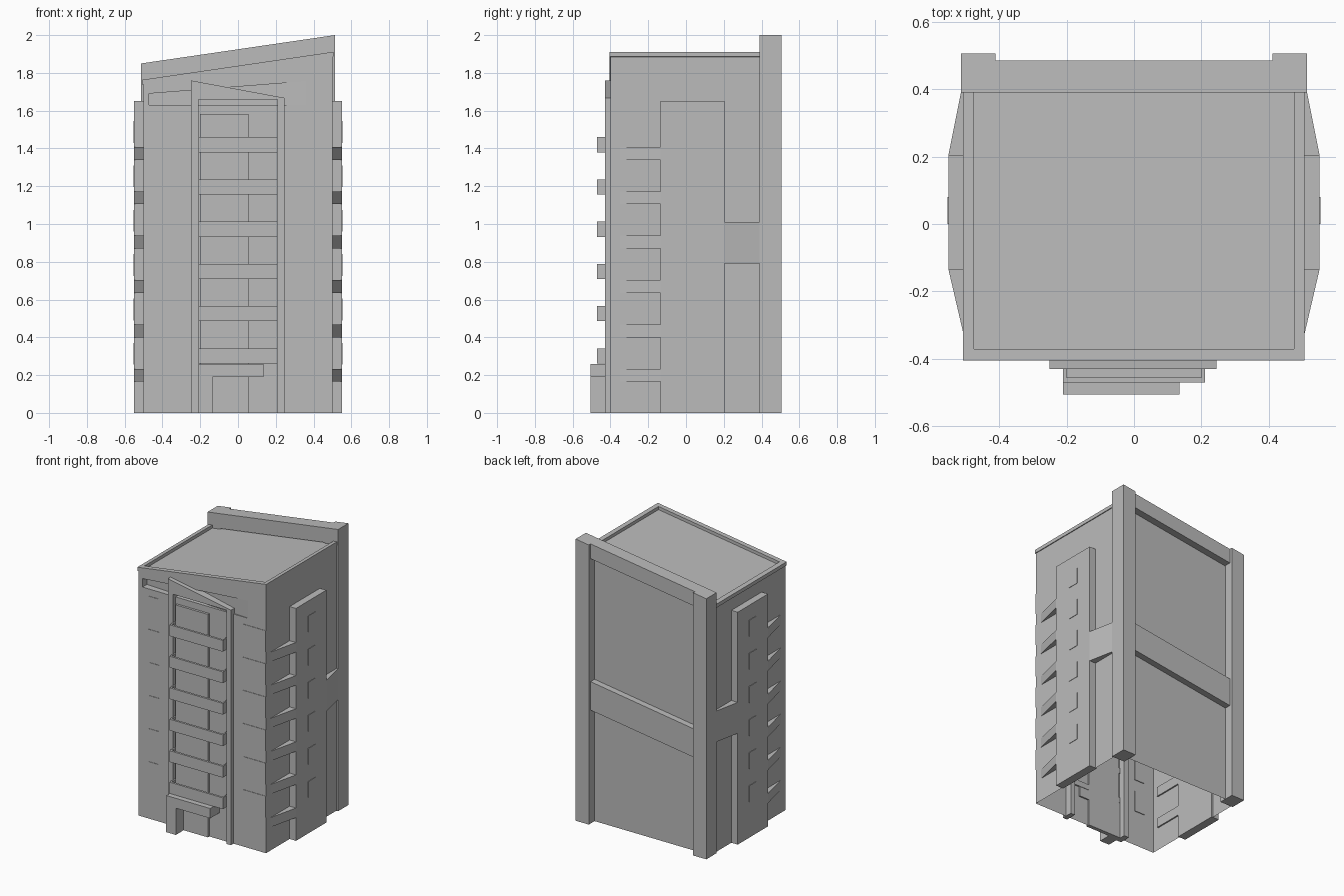
import bpy
import bmesh
from mathutils import Vector

cube = bpy.data.objects.get("Cube")
if cube:
    bpy.data.objects.remove(cube, do_unlink=True)

GREY = (0.5, 0.5, 0.5, 1)
mat = bpy.data.materials.new("concrete_grey")
mat.use_nodes = True
mat.diffuse_color = GREY
mat.node_tree.nodes["Principled BSDF"].inputs["Base Color"].default_value = GREY

SLOPE = 0.1463
STOREY = 0.235


def slant(base, x):
    """Height of a line that climbs with the roof pitch."""
    return base + SLOPE * x


def prism(name, pts, axis, a, b):
    """Extrude a 2D outline along y (points are x, z) or z (points are x, y)."""
    bm = bmesh.new()
    place = (lambda p: (p[0], a, p[1])) if axis == "y" else (lambda p: (p[0], p[1], a))
    face = bm.faces.new([bm.verts.new(place(p)) for p in pts])
    out = bmesh.ops.extrude_face_region(bm, geom=[face])
    move = Vector((0, b - a, 0)) if axis == "y" else Vector((0, 0, b - a))
    bmesh.ops.translate(bm, vec=move, verts=[v for v in out["geom"] if isinstance(v, bmesh.types.BMVert)])
    bmesh.ops.recalc_face_normals(bm, faces=bm.faces)
    mesh = bpy.data.meshes.new(name)
    bm.to_mesh(mesh)
    bm.free()
    mesh.materials.append(mat)
    obj = bpy.data.objects.new(name, mesh)
    bpy.context.collection.objects.link(obj)
    return obj


def box(name, x0, x1, y0, y1, z0, z1):
    return prism(name, [(x0, y0), (x1, y0), (x1, y1), (x0, y1)], "z", z0, z1)


def slanted(name, x0, x1, y0, y1, low, high, flat_base=False):
    """Panel whose top, and bottom unless flat, follow the roof pitch."""
    z0, z1 = (low, low) if flat_base else (slant(low, x0), slant(low, x1))
    return prism(name, [(x0, z0), (x1, z1), (x1, slant(high, x1)), (x0, slant(high, x0))], "y", y0, y1)


# Main block with a tapering niche high on the front, hollow and open below
body = slanted("main_block", -0.5, 0.5, -0.4, 0.44, 0, 1.815, True)
niche = prism("niche_cutter", [(-0.47, -0.5), (0.36, -0.5), (0.36, -0.398), (-0.47, -0.35)], "z", 1.63, 1.8)
for v in niche.data.vertices:
    if v.co.z > 1.7:
        v.co.z = 1.727 + 0.078 * v.co.x
niche.hide_render = True
cut = body.modifiers.new("niche", "BOOLEAN")
cut.operation = "DIFFERENCE"
cut.solver = "EXACT"
cut.object = niche
bpy.context.view_layer.update()
carved = bpy.data.meshes.new_from_object(body.evaluated_get(bpy.context.evaluated_depsgraph_get()))
body.modifiers.clear()
body.data = carved
bpy.data.objects.remove(niche, do_unlink=True)
bm = bmesh.new()
bm.from_mesh(carved)
base = [f for f in bm.faces if all(v.co.z < 0.001 for v in f.verts)]
bmesh.ops.delete(bm, geom=base, context="FACES")
bm.to_mesh(carved)
bm.free()

# Pitched roof edge
slanted("roof_edge_front", -0.507, 0.505, -0.405, -0.37, 1.812, 1.8375)
slanted("roof_edge_left", 0.475, 0.505, -0.37, 0.4, 1.812, 1.8375)
slanted("roof_edge_right", -0.507, -0.475, -0.37, 0.4, 1.812, 1.8375)

# Rear frame
slanted("rear_column_left", 0.41, 0.513, 0.39, 0.505, 0, 1.925, True)
slanted("rear_column_right", -0.513, -0.41, 0.39, 0.505, 0, 1.925, True)
slanted("rear_top_beam", -0.41, 0.41, 0.39, 0.485, 1.82, 1.925)
slanted("rear_middle_beam", -0.41, 0.41, 0.43, 0.485, 0.745, 0.947)

# Side bays with slats, rear link and thin window plates
for side, s in (("left", 1), ("right", -1)):
    def bay(name, outline, z0, z1):
        return prism(f"{side}_{name}", [(s * x, y) for x, y in outline], "z", z0, z1)

    bay("bay", [(0.49, -0.135), (0.55, -0.135), (0.55, 0.205), (0.49, 0.205)], 0, 1.65)
    bay("link", [(0.49, 0.205), (0.55, 0.205), (0.512, 0.395), (0.49, 0.395)], 0.79, 1.01)
    for i in range(6):
        z = 0.165 + i * STOREY
        bay("slat", [(0.49, -0.135), (0.55, -0.135), (0.5, -0.35), (0.49, -0.35)], z, z + 0.068)
        bay("window", [(0.548, 0), (0.553, 0), (0.553, 0.08), (0.548, 0.08)], z + 0.09, z + 0.205)

# Front windows beside the balconies
for i in range(6):
    z = 0.255 + i * STOREY
    box("front_window_right", -0.42, -0.34, -0.403, -0.395, z, z + 0.15)
    box("front_window_left", 0.32, 0.5, -0.403, -0.395, z, z + 0.15)

# Front portal frame with a falling top
prism("portal_frame", [(-0.25, 0), (-0.21, 0), (-0.21, 1.66), (0.21, 1.66), (0.21, 0),
                       (0.245, 0), (0.245, 1.668), (-0.25, 1.76)], "y", -0.43, -0.35)
box("portal_panel", -0.2, 0.055, -0.417, -0.39, 0, 1.583)

# Balcony troughs
for i in range(6):
    z = 0.262 + i * 0.2235
    top = z + 0.08
    box("balcony_floor", -0.21, 0.21, -0.47, -0.39, z, z + 0.04)
    box("balcony_front", -0.21, 0.21, -0.47, -0.455, z, top)
    for s in (-1, 1):
        box("balcony_end", min(s * 0.2, s * 0.21), max(s * 0.2, s * 0.21), -0.455, -0.41, z, top)

# Entrance porch with one leg
prism("entrance_porch", [(-0.21, 0), (-0.135, 0), (-0.135, 0.19), (0.135, 0.19),
                         (0.135, 0.26), (-0.21, 0.26)], "y", -0.505, -0.39)
